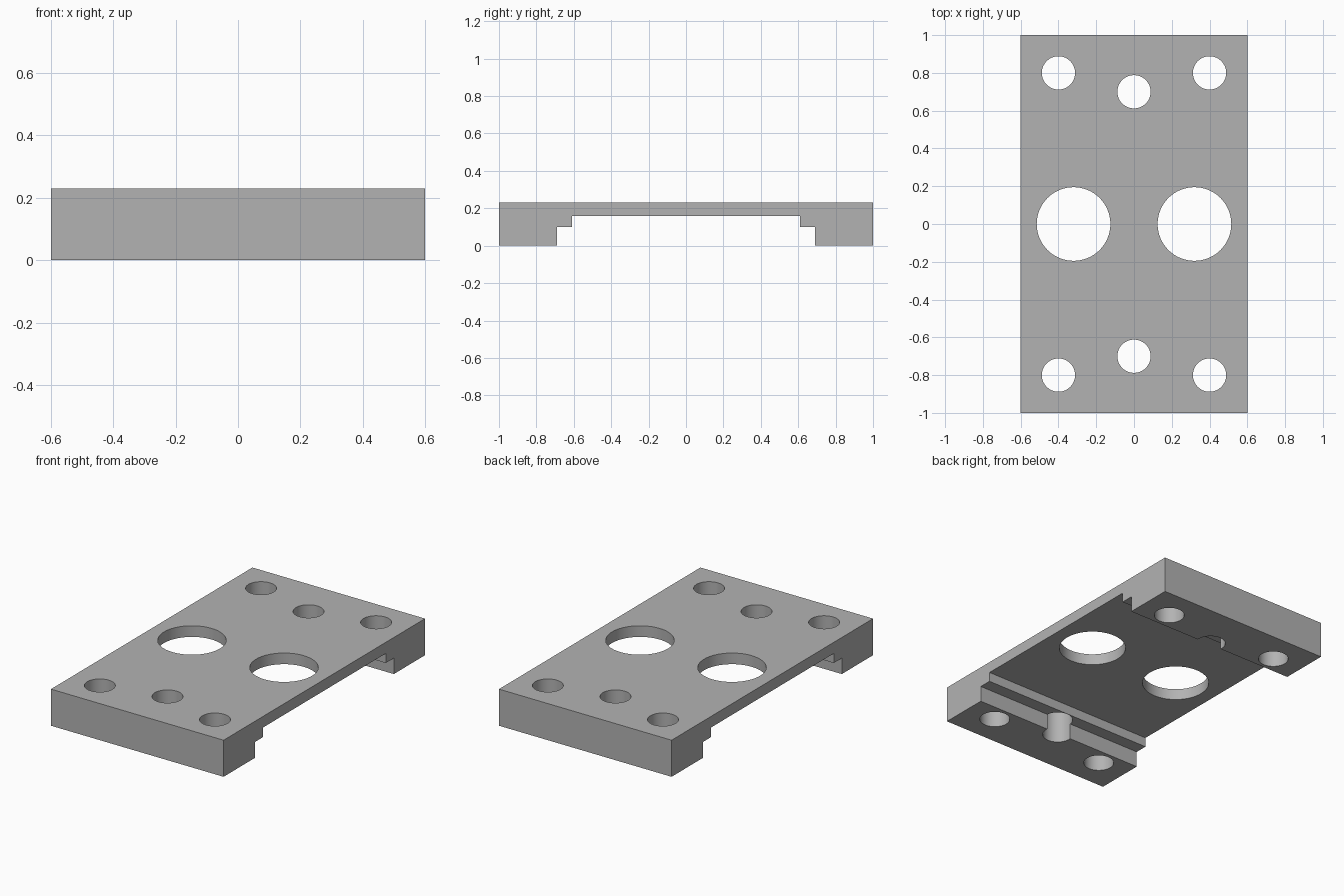
import bpy
import bmesh
import math

cube = bpy.data.objects.get("Cube")
if cube:
    bpy.data.objects.remove(cube, do_unlink=True)

HALF_WIDTH, HEIGHT = 0.6, 0.23

grey = bpy.data.materials.new("plain grey")
grey.use_nodes = True
colour = (0.45, 0.45, 0.45, 1)
grey.diffuse_color = colour
grey.node_tree.nodes["Principled BSDF"].inputs["Base Color"].default_value = colour


def add_object(name, bm):
    bmesh.ops.recalc_face_normals(bm, faces=bm.faces)
    mesh = bpy.data.meshes.new(name)
    bm.to_mesh(mesh)
    bm.free()
    mesh.materials.append(grey)
    obj = bpy.data.objects.new(name, mesh)
    bpy.context.collection.objects.link(obj)
    return obj


# Plate with stepped feet: mirrored side profile extruded across the width
half = [(1, HEIGHT), (1, 0), (0.69, 0), (0.69, 0.1), (0.61, 0.1), (0.61, 0.16)]
profile = half + [(-y, z) for y, z in reversed(half)]
bm = bmesh.new()
face = bm.faces.new([bm.verts.new((-HALF_WIDTH, y, z)) for y, z in profile])
side = bmesh.ops.extrude_face_region(bm, geom=[face])["geom"]
bmesh.ops.translate(bm, vec=(2 * HALF_WIDTH, 0, 0),
                    verts=[v for v in side if isinstance(v, bmesh.types.BMVert)])
plate = add_object("mounting_plate", bm)

# Through holes: two large centre bores and three bolt holes at each end
holes = [(sx * 0.32, 0, 0.195) for sx in (-1, 1)]
for sy in (-1, 1):
    holes += [(sx * 0.4, sy * 0.8, 0.088) for sx in (-1, 1)]
    holes.append((0, sy * 0.7, 0.088))

bm = bmesh.new()
for x, y, radius in holes:
    drill = bmesh.ops.create_cone(bm, cap_ends=True, segments=64,
                                  radius1=radius, radius2=radius, depth=1)
    bmesh.ops.translate(bm, verts=drill["verts"], vec=(x, y, HEIGHT / 2))
cutter = add_object("hole_cutter", bm)
cutter.hide_render = True

# Cut the holes
cut = plate.modifiers.new("holes", 'BOOLEAN')
cut.operation = 'DIFFERENCE'
cut.solver = 'EXACT'
cut.object = cutter
bpy.ops.object.select_all(action='DESELECT')
plate.select_set(True)
bpy.context.view_layer.objects.active = plate
bpy.ops.object.modifier_apply(modifier=cut.name)
bpy.data.objects.remove(cutter, do_unlink=True)

# Smooth hole walls, sharp edges
bpy.ops.object.shade_smooth_by_angle(angle=math.radians(30))
